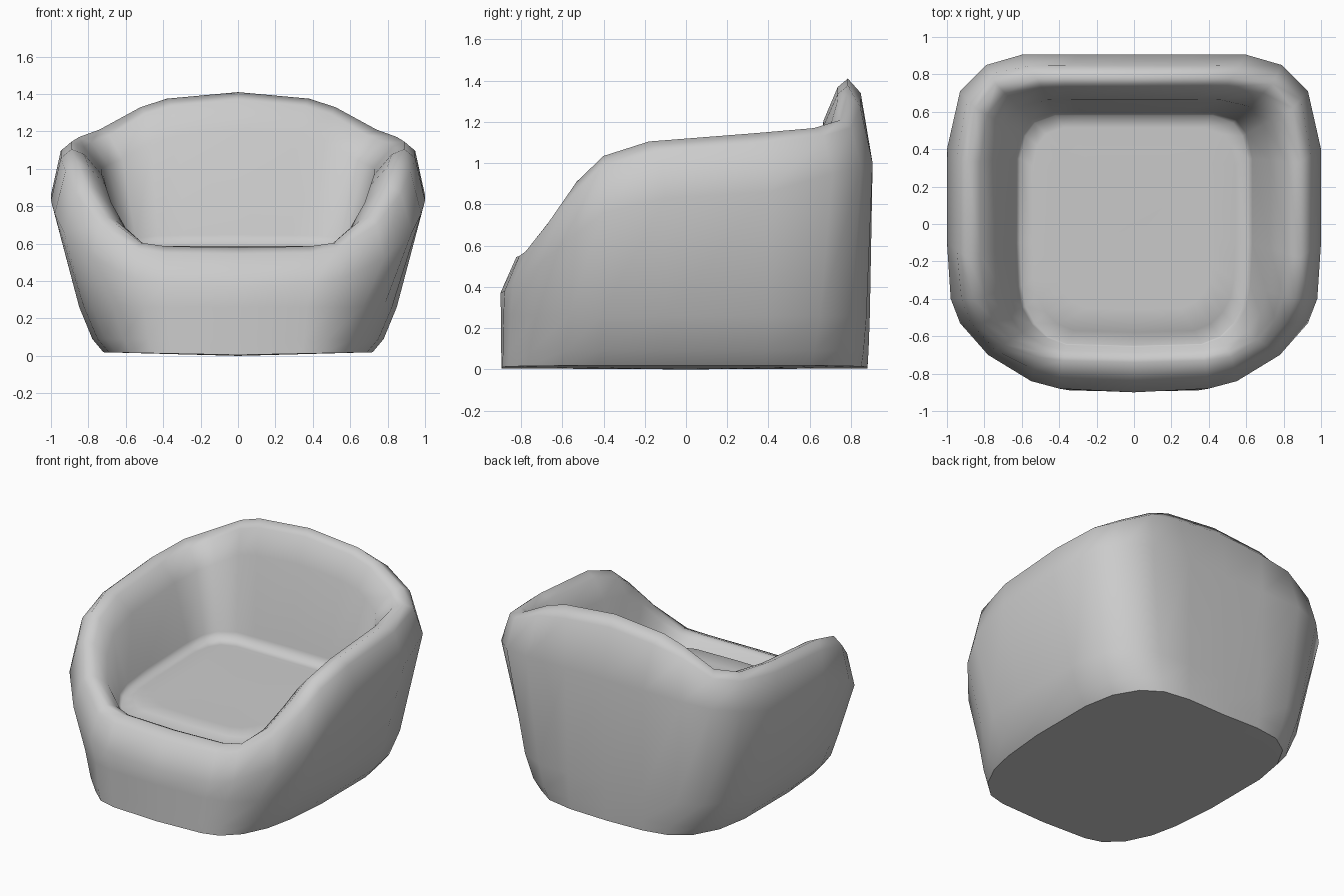
import bpy, bmesh
from mathutils import Vector

if "Cube" in bpy.data.objects:
    bpy.data.objects.remove(bpy.data.objects["Cube"])

# Guide outlines for the right half, running front centre -> back centre
outer = [(0, -.90, .37), (.40, -.88, .38), (.55, -.84, .41), (.78, -.70, .52),
         (.93, -.53, .66), (.98, -.40, .76), (1.0, -.10, .83), (1.0, .40, .86),
         (.93, .71, .95), (.79, .85, .98), (.60, .905, 1.0), (.30, .905, 1.0), (0, .905, 1.0)]
rim = [(0, -.74, .58), (.38, -.73, .585), (.52, -.71, .605), (.70, -.645, .74),
       (.81, -.53, .91), (.86, -.40, 1.035), (.89, -.18, 1.105), (.89, .33, 1.145),
       (.85, .62, 1.17), (.74, .75, 1.21), (.52, .78, 1.33), (.38, .785, 1.375), (0, .785, 1.41)]
base = [(0, -.895), (.34, -.89), (.46, -.86), (.57, -.76), (.65, -.60), (.69, -.42),
        (.72, -.10), (.72, .38), (.68, .60), (.59, .76), (.46, .85), (.28, .88), (0, .88)]
seat = [(0, -.65, .51), (.36, -.64, .51), (.46, -.60, .51), (.53, -.53, .52),
        (.58, -.44, .54), (.60, -.33, .55), (.61, -.10, .56), (.61, .35, .57),
        (.58, .47, .58), (.53, .54, .585), (.42, .58, .59), (.28, .58, .59), (0, .58, .59)]

outer = [Vector(p) for p in outer]
rim = [Vector(p) for p in rim]
base = [Vector((x, y, .005 + .02 * abs(x))) for x, y in base]
seat = [Vector(p) for p in seat]


def blend(a, b, h, v):
    """Ring between two outlines: h moves across, v moves up."""
    return [Vector((p.x + (q.x - p.x) * h, p.y + (q.y - p.y) * h,
                    p.z + (q.z - p.z) * v)) for p, q in zip(a, b)]


def at_height(ring, z):
    return [Vector((p.x, p.y, z)) for p in ring]


def cushion(s):
    """Ring on the seat top, scaled inward by s."""
    return [Vector((p.x * s, p.y * s, .575 + .02 * p.y)) for p in seat]


rings = [
    base,
    at_height(blend(base, outer, .21, 0), .09),   # rounded foot
    at_height(blend(base, outer, .46, 0), .26),   # lower flank
    outer,
    blend(outer, rim, .48, .83),                  # rim roll
    rim,
    blend(seat, rim, .76, .95),
    blend(seat, rim, .42, .75),                   # inner wall
    blend(seat, rim, .08, .07),
    seat,
    cushion(.89),
    cushion(.70),
]

# Tub armchair: loft the mirrored rings and close both ends
bm = bmesh.new()
loops = []
for r in rings:
    full = r + [Vector((-p.x, p.y, p.z)) for p in reversed(r[1:-1])]
    loops.append([bm.verts.new(p) for p in full])
n = len(loops[0])
for a, b in zip(loops, loops[1:]):
    for i in range(n):
        j = (i + 1) % n
        bm.faces.new((a[i], a[j], b[j], b[i]))
for loop, z in ((loops[0], 0), (loops[-1], .577)):
    centre = bm.verts.new((0, 0, z))
    for i in range(n):
        bm.faces.new((loop[i], loop[(i + 1) % n], centre))
bmesh.ops.recalc_face_normals(bm, faces=bm.faces)
for f in bm.faces:
    f.smooth = True
# Crisp edge around the flat underside
for i in range(n):
    bm.edges.get((loops[0][i], loops[0][(i + 1) % n])).smooth = False
mesh = bpy.data.meshes.new("tub_armchair")
bm.to_mesh(mesh)
bm.free()
chair = bpy.data.objects.new("tub_armchair", mesh)
bpy.context.collection.objects.link(chair)
